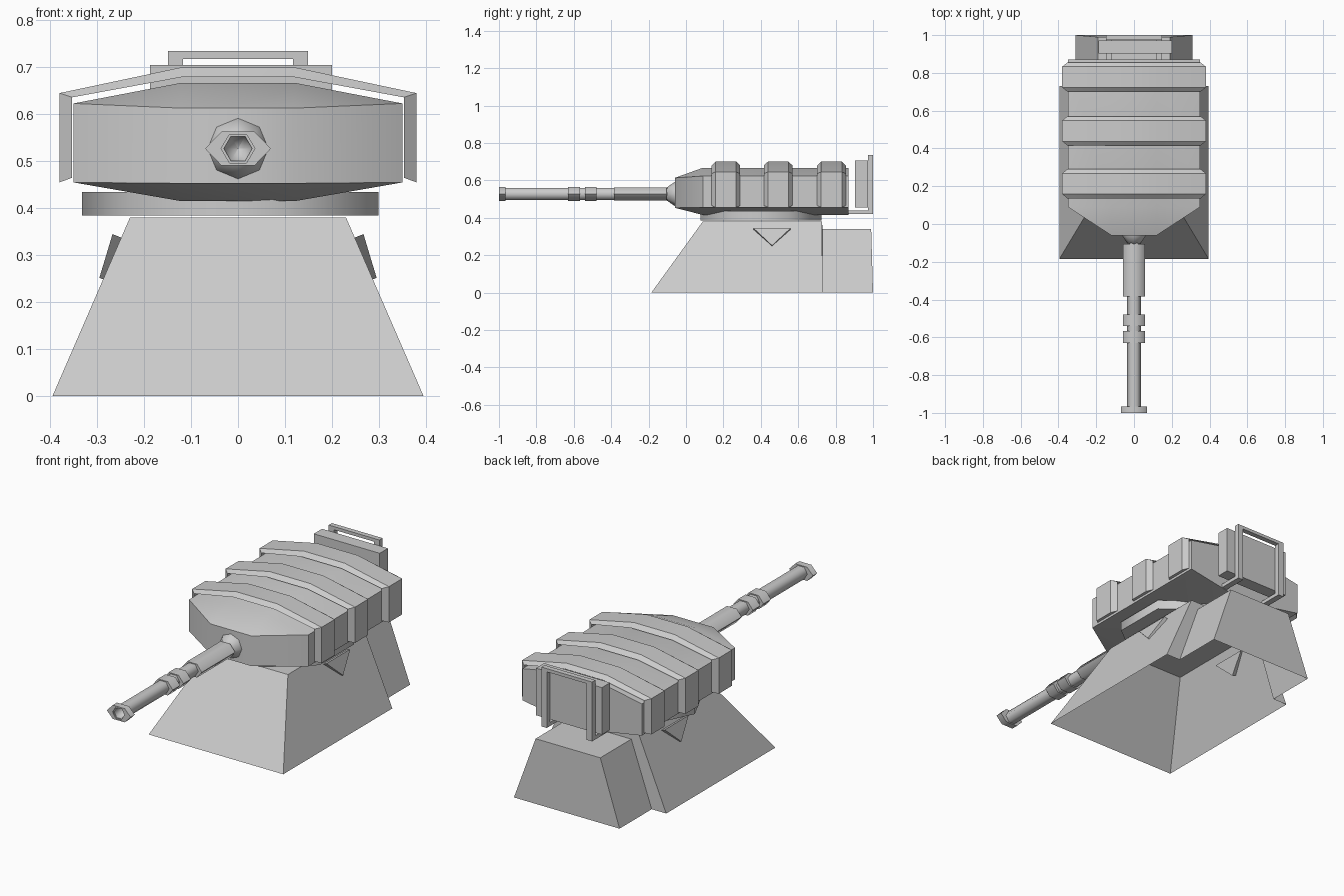
import bpy, bmesh, math

if "Cube" in bpy.data.objects:
    bpy.data.objects.remove(bpy.data.objects["Cube"])


def finish(name, bm, angle=45):
    bmesh.ops.recalc_face_normals(bm, faces=bm.faces)
    me = bpy.data.meshes.new(name)
    bm.to_mesh(me)
    bm.free()
    ob = bpy.data.objects.new(name, me)
    bpy.context.collection.objects.link(ob)
    bpy.ops.object.select_all(action='DESELECT')
    ob.select_set(True)
    bpy.context.view_layer.objects.active = ob
    bpy.ops.object.shade_smooth_by_angle(angle=math.radians(angle))
    return ob


def loft(name, sections, caps=(True, True), angle=45):
    """Skin a list of closed sections that share a point count."""
    bm = bmesh.new()
    loops = [[bm.verts.new(p) for p in s] for s in sections]
    n = len(loops[0])
    for a, b in zip(loops, loops[1:]):
        for i in range(n):
            j = (i + 1) % n
            bm.faces.new((a[i], a[j], b[j], b[i]))
    if caps[0]:
        bm.faces.new(loops[0])
    if caps[1]:
        bm.faces.new(loops[-1])
    bmesh.ops.remove_doubles(bm, verts=bm.verts, dist=1e-5)
    return finish(name, bm, angle)


def box(name, x0, x1, y0, y1, z0, z1):
    ring = [(x0, y0), (x1, y0), (x1, y1), (x0, y1)]
    return loft(name, [[(x, y, z) for x, y in ring] for z in (z0, z1)])


AXIS_Z = 0.527


def turned(name, profile, n=6, caps=(True, True)):
    """Barrel part along y from (y, x radius, z radius) stations."""
    secs = []
    for y, rx, rz in profile:
        secs.append([(rx * math.cos(2 * math.pi * i / n), y,
                      AXIS_Z + rz * math.sin(2 * math.pi * i / n)) for i in range(n)])
    return loft(name, secs, caps, 62)


# Pedestal: open-bottomed shell, wide front block and lower rear block
bm = bmesh.new()
V = lambda x, y, z: bm.verts.new((x, y, z))
pair = lambda x, y, z: (V(-x, y, z), V(x, y, z))
fb, ft = pair(.395, -.185, 0), pair(.23, .09, .38)
rb, rt = pair(.395, .73, 0), pair(.23, .727, .38)
jb, jt = pair(.31, .73, 0), pair(.19, .73, .34)
eb, et = pair(.31, 1.0, 0), pair(.19, .99, .34)
F = bm.faces.new
F((fb[0], fb[1], ft[1], ft[0]))
F((ft[0], ft[1], rt[1], rt[0]))
F((rb[0], jb[0], jt[0], jt[1], jb[1], rb[1], rt[1], rt[0]))
F((jt[0], jt[1], et[1], et[0]))
F((et[0], et[1], eb[1], eb[0]))
for i in (0, 1):
    F((fb[i], ft[i], rt[i], rb[i]))
    F((jb[i], jt[i], et[i], eb[i]))
finish("pedestal", bm, 50)

# Triangular side wedges
for s, side in ((-1, "left"), (1, "right")):
    outer = [(s * .267, .36, .345), (s * .267, .56, .345), (s * .295, .46, .252)]
    inner = [(x - s * .03, y, z - .012) for x, y, z in outer]
    loft("side_wedge_" + side, [inner, outer], angle=30)

# Seven-sided turret ring
ring = [(-.332 * math.cos(2 * math.pi * i / 7), .4 + .332 * math.sin(2 * math.pi * i / 7))
        for i in range(7)]
loft("turret_ring", [[(x, y, z) for x, y in ring] for z in (.385, .435)], angle=60)

# Turret body: tapered nose and long octagonal hull


def octagon(y, w, zl, zh, zb, zt):
    return [(-w, y, zl), (-.12, y, zb), (.12, y, zb), (w, y, zl),
            (w, y, zh), (.12, y, zt), (-.12, y, zt), (-w, y, zh)]


loft("turret_body", [octagon(-.06, .12, .453, .613, .453, .613),
                     octagon(.09, .35, .455, .623, .415, .667),
                     octagon(.87, .35, .455, .623, .415, .667)], angle=50)

# Armour bands arched over the body
inner = [(-.353, .465), (-.353, .636), (-.12, .679), (.12, .679), (.353, .636), (.353, .465)]
outer = [(-.38, .455), (-.38, .645), (-.12, .70), (.12, .70), (.38, .645), (.38, .455)]
for k, y in enumerate((.213, .493, .778)):
    loft("armour_band_%d" % (k + 1),
         [[(a, y - .077, b), (c, y - .055, d), (c, y + .055, d), (a, y + .077, b)]
          for (a, b), (c, d) in zip(inner, outer)], angle=30)

# Rear stowage box and its carrying frame
box("rear_box", -.187, .2, .903, .972, .455, .705)
for s, side in ((-1, "left"), (1, "right")):
    x0, x1 = sorted((s * .117, s * .149))
    leg = [(.86, .42), (1.0, .42), (1.0, .735), (.973, .735), (.973, .44), (.86, .44)]
    loft("frame_leg_" + side, [[(x, y, z) for y, z in leg] for x in (x0, x1)])
box("frame_bar", -.117, .117, .973, 1.0, .718, .735)

# Gun: mount collar, sleeve, barrel, rings and hollow muzzle
turned("gun_collar", [(-.11, .03, .03), (-.055, .068, .068), (-.03, .068, .068)], 8)
turned("gun_sleeve", [(-.385, .057, .041), (-.105, .057, .041)])
turned("gun_barrel", [(-.93, .0001, .0001), (-.95, .028, .028), (-.995, .03, .03),
                      (-.995, .037, .036), (-.1, .037, .036)])
for k, (y0, y1) in enumerate(((-.63, -.567), (-.54, -.478))):
    turned("barrel_ring_%d" % (k + 1), [(y0, .058, .042), (y1, .058, .042)])
turned("muzzle_ring", [(-.965, .036, .035), (-.965, .07, .042), (-1.0, .07, .042),
                       (-1.0, .036, .035), (-.965, .036, .035)], caps=(False, False))
